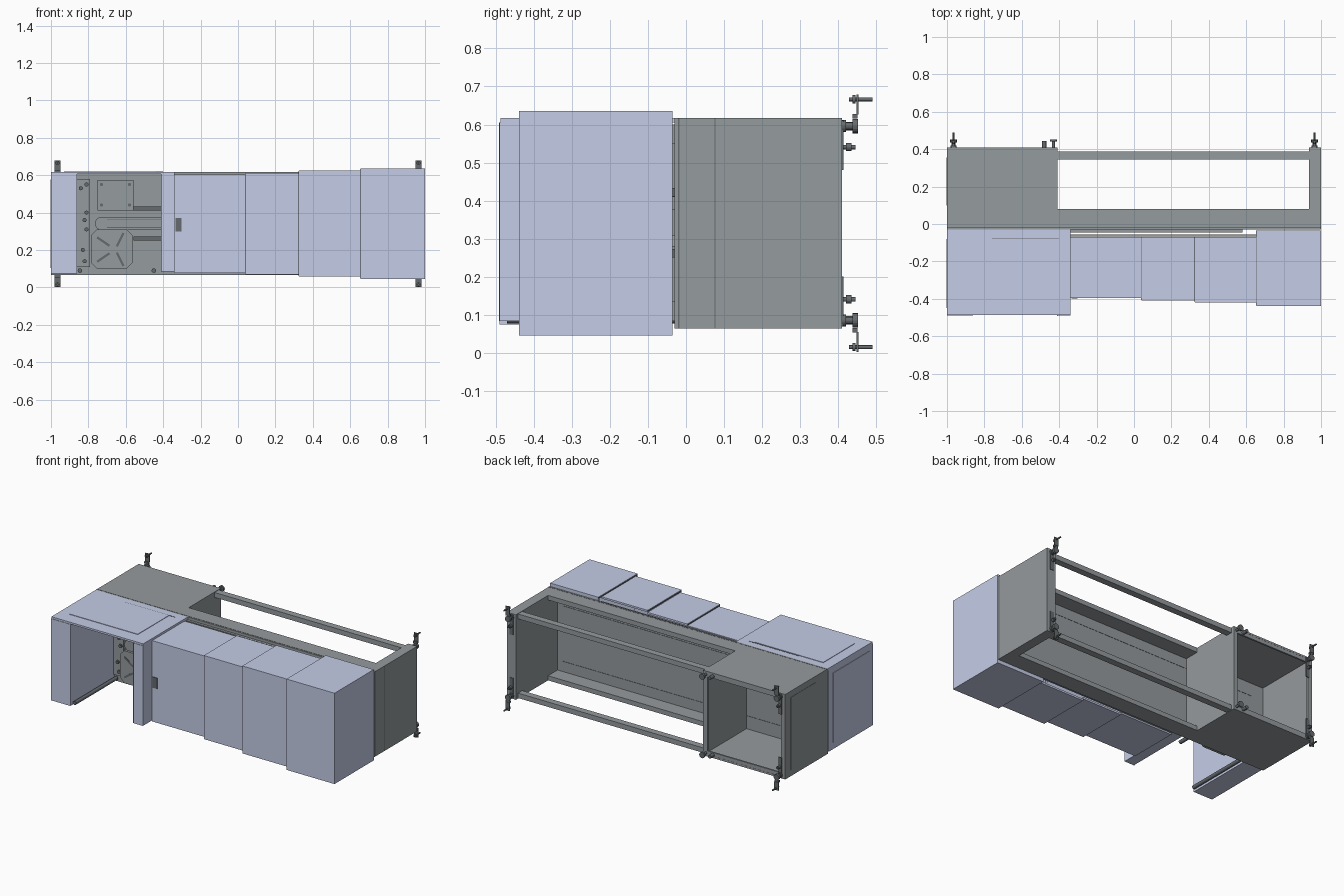
import bpy, bmesh, math
from mathutils import Vector


def material(name, srgb):
    m = bpy.data.materials.new(name)
    m.diffuse_color = [c ** 2.2 for c in srgb] + [1]
    return m


LILAC = material("lilac paint", (0.79, 0.82, 0.93))
GREY = material("frame grey", (0.58, 0.60, 0.61))
DARK = material("dark steel", (0.40, 0.42, 0.43))


def add_object(name, bm, mat):
    me = bpy.data.meshes.new(name)
    bm.to_mesh(me)
    bm.free()
    me.materials.append(mat)
    ob = bpy.data.objects.new(name, me)
    bpy.context.collection.objects.link(ob)
    return ob


def boxes(name, mat, *ranges):
    """One object from boxes given as x0, x1, y0, y1, z0, z1."""
    bm = bmesh.new()
    for x0, x1, y0, y1, z0, z1 in ranges:
        vs = bmesh.ops.create_cube(bm, size=1)["verts"]
        for v in vs:
            v.co = Vector(((x0 + x1) / 2 + v.co.x * (x1 - x0),
                           (y0 + y1) / 2 + v.co.y * (y1 - y0),
                           (z0 + z1) / 2 + v.co.z * (z1 - z0)))
    return add_object(name, bm, mat)


def rods(name, mat, *items, sides=16):
    """Cylinders along y given as x, z, y0, y1, radius."""
    bm = bmesh.new()
    for x, z, y0, y1, r in items:
        vs = bmesh.ops.create_cone(bm, cap_ends=True, segments=sides, radius1=r,
                                   radius2=r, depth=y1 - y0)["verts"]
        for v in vs:
            v.co = Vector((x + v.co.x, (y0 + y1) / 2 + v.co.z, z + v.co.y))
    return add_object(name, bm, mat)


def plate(name, mat, outline, y0, y1):
    """Outline in x, z extruded along y."""
    bm = bmesh.new()
    f = bm.faces.new([bm.verts.new((x, y0, z)) for x, z in outline])
    ext = bmesh.ops.extrude_face_region(bm, geom=[f])["geom"]
    for v in ext:
        if isinstance(v, bmesh.types.BMVert):
            v.co.y = y1
    bmesh.ops.recalc_face_normals(bm, faces=bm.faces)
    return add_object(name, bm, mat)


B, T = 0.065, 0.617          # frame bottom and top
t = 0.012                    # sheet thickness

# Frame: back wall of the work area, lips, left cabinet, right end post
boxes("frame_front_panel", GREY, (-1, 1, -0.03, -0.018, B, T))
boxes("frame_lips", GREY, (-0.41, 0.935, -0.018, 0.08, T - 0.03, T),
      (-0.41, 0.935, -0.018, 0.08, B, B + 0.03))
boxes("left_cabinet", GREY, (-1, -1 + t, -0.018, 0.41, B, T),
      (-0.41 - t, -0.41, -0.018, 0.41, B, T),
      (-1 + t, -0.41 - t, -0.018, 0.41, T - t, T),
      (-1 + t, -0.41 - t, -0.018, 0.41, B, B + t))
boxes("cabinet_opening_rim", GREY, (-1 + t, -0.97, 0.398, 0.409, B + t, T - t),
      (-0.44, -0.41 - t, 0.398, 0.409, B + t, T - t),
      (-0.97, -0.44, 0.398, 0.409, T - 0.035, T - t),
      (-0.97, -0.44, 0.398, 0.409, B + t, B + 0.035))
boxes("right_end_post", GREY, (0.935, 1, -0.018, 0.41, B, T))
boxes("rear_rails", GREY, (-0.41, 0.935, 0.345, 0.388, T - 0.035, T - 0.003),
      (-0.41, 0.935, 0.345, 0.388, B + 0.003, B + 0.035))
# Thin seams on the frame
boxes("frame_seams", DARK, (0.999, 1.0005, 0.075, 0.078, B, T),
      (0.999, 1.0005, -0.021, -0.017, B, T),
      (-1, 1, -0.022, -0.016, T - 0.001, T + 0.0008),
      (-0.9, 0.9, -0.018, -0.0165, 0.52, 0.523),
      (-0.9, 0.9, -0.018, -0.0165, 0.16, 0.163))
boxes("side_panels", GREY, (-1.002, -1, 0.1, 0.355, B + 0.04, T - 0.04))

# Open-front housing at the left
boxes("housing_columns", LILAC, (-1, -0.862, -0.49, -0.035, 0.075, 0.605),
      (-0.41, -0.34, -0.49, -0.035, 0.085, 0.605))
boxes("housing_roof", LILAC, (-1, -0.34, -0.487, -0.03, 0.605, T))
boxes("housing_roof_panel", LILAC, (-0.93, -0.44, -0.40, -0.08, T, T + 0.003))
boxes("housing_side_panel", LILAC, (-1.003, -1, -0.45, -0.08, 0.12, 0.57))
boxes("housing_seams", DARK, (-0.412, -0.409, -0.491, -0.48, 0.085, 0.605),
      (-0.76, -0.40, -0.078, -0.074, T, T + 0.0015))

# Telescoping covers, each wider and taller than the last: x0, x1, front, back, z0, z1
covers = [(-0.34, 0.04, -0.395, -0.07, 0.078, 0.603),
          (0.04, 0.325, -0.408, -0.07, 0.070, 0.613),
          (0.325, 0.655, -0.420, -0.07, 0.058, 0.626),
          (0.655, 1.0, -0.438, -0.035, 0.046, 0.636)]
for i, (x0, x1, f, b, z0, z1) in enumerate(covers):
    parts = [(x0, x1, f, f + t, z0, z1), (x0, x1, f + t, b, z1 - t, z1),
             (x0, x1, f + t, b, z0, z0 + t)]
    if i == 3:
        parts.append((x1 - t, x1, f + t, b, z0 + t, z1 - t))
        parts.append((x0, x1 - t, b - t, b, z0 + t, z1 - t))
    boxes(f"sliding_cover_{i + 1}", LILAC, *parts)
    # Dark joint line along the left edge
    boxes(f"cover_joint_{i + 1}", DARK, (x0 - 0.002, x0, f + 0.003, b, z0 + 0.003, z0 + 0.009),
          (x0 - 0.002, x0, f + 0.003, f + 0.008, z0 + 0.003, z1 - 0.003),
          (x0 - 0.002, x0, f + 0.003, b, z1 - 0.009, z1 - 0.003))
boxes("door_handle", DARK, (-0.335, -0.303, -0.399, -0.39, 0.30, 0.37))
boxes("slide_rails", GREY, (-0.34, 0.655, -0.066, -0.055, 0.54, 0.60),
      (-0.34, 0.655, -0.066, -0.055, 0.085, 0.145),
      (-0.34, 0.58, -0.046, -0.03, 0.55, 0.60),
      (-0.34, 0.58, -0.046, -0.03, 0.085, 0.135))

# Mechanism inside the housing
boxes("mechanism_side_plate", GREY, (-0.862, -0.79, -0.045, -0.03, 0.11, 0.58))
boxes("upper_plate", GREY, (-0.75, -0.56, -0.06, -0.03, 0.41, 0.575))
c = 0.03
x0, x1, z0, z1 = -0.785, -0.565, 0.10, 0.31
plate("lower_plate", GREY, [(x0 + c, z0), (x1 - c, z0), (x1, z0 + c), (x1, z1 - c),
                            (x1 - c, z1), (x0 + c, z1), (x0, z1 - c), (x0, z0 + c)], -0.09, -0.03)
arc = [(-0.73 + 0.035 * math.cos(a), 0.342 + 0.035 * math.sin(a))
       for a in [math.pi * (0.5 + k / 10) for k in range(11)]]
plate("slide_arm", GREY, arc + [(-0.41, 0.307), (-0.41, 0.377)], -0.075, -0.03)
boxes("slide_arm_groove", DARK, (-0.70, -0.41, -0.077, -0.075, 0.318, 0.322),
      (-0.70, -0.41, -0.077, -0.075, 0.362, 0.366))
for k, (cx, cz, ang) in enumerate([(-0.63, 0.255, 1.1), (-0.63, 0.15, -1.1),
                                   (-0.72, 0.245, -0.6), (-0.72, 0.16, 0.6)]):
    dx, dz = math.cos(ang) * 0.04, math.sin(ang) * 0.04
    nx, nz = -math.sin(ang) * 0.006, math.cos(ang) * 0.006
    plate(f"plate_slot_{k + 1}", DARK, [(cx - dx - nx, cz - dz - nz), (cx + dx - nx, cz + dz - nz),
                                        (cx + dx + nx, cz + dz + nz), (cx - dx + nx, cz - dz + nz)],
          -0.092, -0.09)
racks = []
for z in (0.262, 0.422):
    racks.append((-0.56, -0.41, -0.045, -0.03, z - 0.011, z + 0.011))
    racks += [(-0.55 + 0.027 * k, -0.536 + 0.027 * k, -0.052, -0.045, z - 0.009, z + 0.009)
              for k in range(5)]
boxes("toothed_racks", DARK, *racks)
rods("mechanism_bolts", DARK,
     *[(x, z, -0.055, -0.045, 0.011) for x, z in
       [(-0.84, 0.53), (-0.81, 0.55), (-0.81, 0.40), (-0.82, 0.36), (-0.81, 0.31), (-0.83, 0.20),
        (-0.82, 0.14)]],
     *[(x, z, -0.068, -0.06, 0.009) for x in (-0.73, -0.58) for z in (0.44, 0.55)], sides=10)
rods("housing_guide_rods", DARK, (-0.845, 0.09, -0.47, -0.04, 0.012),
     (-0.45, 0.09, -0.12, -0.03, 0.012))

# Rear fittings, top and bottom at every corner
for label, s in (("top", 1), ("bottom", -1)):
    def mz(d, mid=0.341, s=s):
        return mid + s * d

    def zr(a, b):
        return tuple(sorted((mz(a), mz(b))))
    for side, x in (("left", -0.965), ("right", 0.965)):
        boxes(f"{label}_{side}_bracket", DARK,
              (x - 0.015, x + 0.015, 0.447, 0.453, *zr(0.285, 0.338)),
              (x - 0.012, x + 0.012, 0.409, 0.414, *zr(0.14, 0.27)),
              (x - 0.015, x + 0.015, 0.437, 0.45, *zr(0.275, 0.287)))
        rods(f"{label}_{side}_knobs", DARK,
             (x, mz(0.325), 0.428, 0.49, 0.005), (x, mz(0.325), 0.437, 0.445, 0.011),
             (x, mz(0.255), 0.41, 0.452, 0.009), (x, mz(0.255), 0.437, 0.452, 0.019),
             (x, mz(0.255), 0.41, 0.42, 0.016),
             (x, mz(0.20), 0.41, 0.445, 0.006), (x, mz(0.20), 0.42, 0.435, 0.011))
    rods(f"{label}_divider_knobs", DARK, (-0.43, mz(0.255), 0.41, 0.452, 0.008),
         (-0.43, mz(0.255), 0.44, 0.452, 0.019), (-0.48, mz(0.255), 0.41, 0.445, 0.011))
